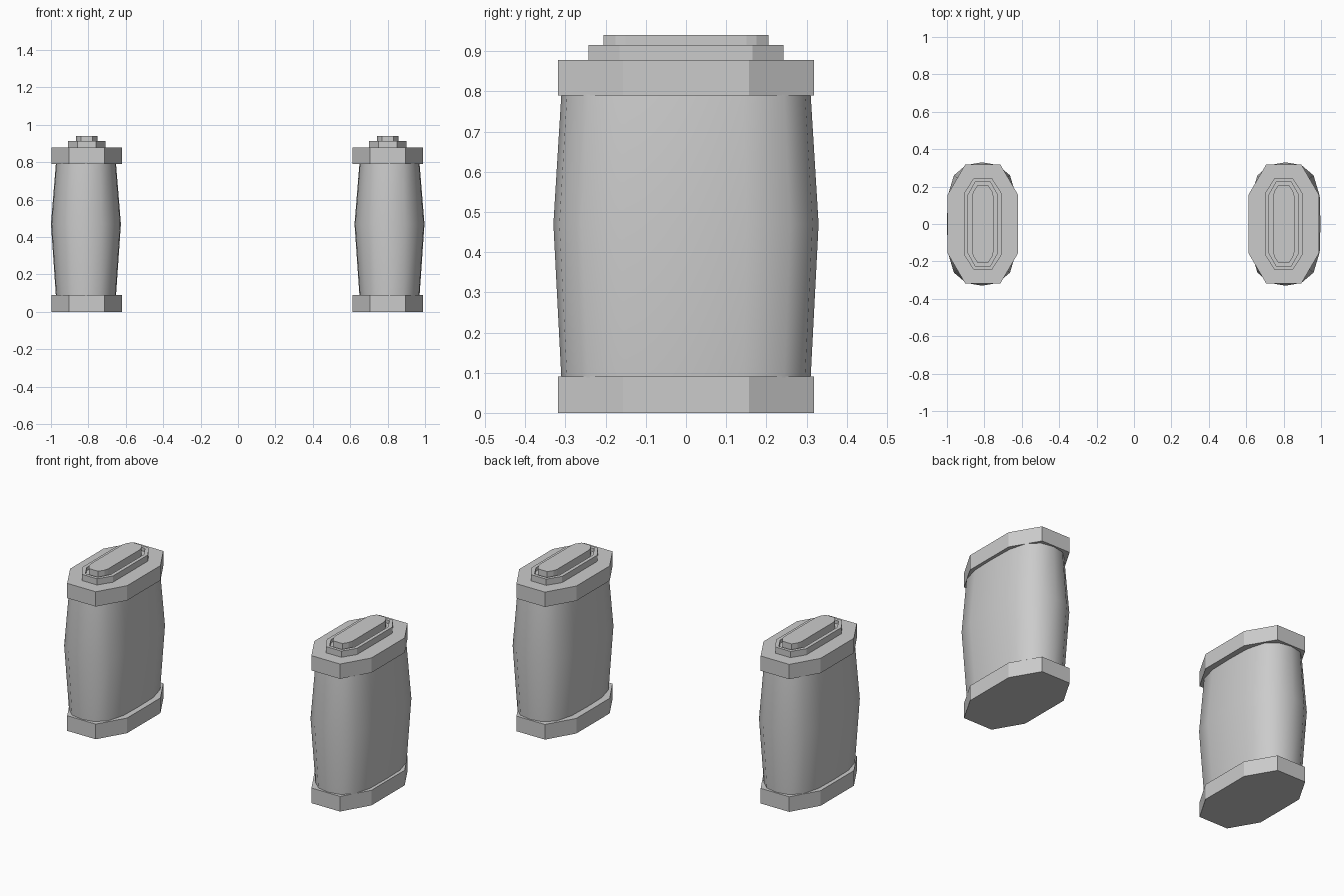
import bpy, bmesh

if "Cube" in bpy.data.objects:
    bpy.data.objects.remove(bpy.data.objects["Cube"])


def mirror4(quarter):
    """Complete a quarter outline (from +x axis towards +y axis) into a closed loop."""
    half = quarter + [(-x, y) for x, y in reversed(quarter)]
    full = half + [(-x, -y) for x, y in half]
    out = []
    for p in full:
        if all(abs(p[0] - q[0]) + abs(p[1] - q[1]) > 1e-5 for q in out):
            out.append(p)
    return out


def loft(name, cx, sections, smooth=None):
    """Stack outlines [(outline, z)] into a closed solid."""
    bm = bmesh.new()
    rings = [[bm.verts.new((cx + x, y, z)) for x, y in outline] for outline, z in sections]
    n = len(rings[0])
    for a, b in zip(rings, rings[1:]):
        for i in range(n):
            j = (i + 1) % n
            bm.faces.new((a[i], a[j], b[j], b[i]))
    bm.faces.new(rings[0][::-1])
    bm.faces.new(rings[-1])
    bmesh.ops.recalc_face_normals(bm, faces=bm.faces)
    mesh = bpy.data.meshes.new(name)
    bm.to_mesh(mesh)
    bm.free()
    obj = bpy.data.objects.new(name, mesh)
    bpy.context.collection.objects.link(obj)
    if smooth:
        bpy.ops.object.select_all(action='DESELECT')
        obj.select_set(True)
        bpy.context.view_layer.objects.active = obj
        bpy.ops.object.shade_smooth_by_angle(angle=smooth)
    return obj


def octagon(hx, hy, ix, iy):
    return mirror4([(hx, iy), (ix, hy)])


slab = octagon(0.188, 0.318, 0.094, 0.318 - 0.161)
rim_outer = octagon(0.100, 0.243, 0.050, 0.165)
rim_inner = octagon(0.079, 0.224, 0.040, 0.155)
plate = mirror4([(0.057, 0.150), (0.050, 0.175), (0.030, 0.205)])
barrel = mirror4([(0.187, 0), (0.183, 0.15), (0.150, 0.26), (0.085, 0.315), (0, 0.33)])
barrel_end = [(x * 0.86, y * 0.94) for x, y in barrel]

for side, cap_x, body_x in (("left", -0.8085, -0.813), ("right", 0.8005, 0.810)):
    # octagonal base and top slabs
    loft(side + "_base", cap_x, [(slab, 0), (slab, 0.09)])
    loft(side + "_top_slab", cap_x, [(slab, 0.79), (slab, 0.878)])
    # bulging column body
    loft(side + "_column", body_x,
         [(barrel_end, 0.088), (barrel, 0.47), (barrel_end, 0.792)], smooth=0.75)
    # raised rim with a sunken channel
    loft(side + "_rim", cap_x,
         [(rim_outer, 0.876), (rim_outer, 0.915), (rim_inner, 0.915), (rim_inner, 0.895)])
    # rounded plate standing inside the rim
    loft(side + "_lid", cap_x, [(plate, 0.89), (plate, 0.94)])
